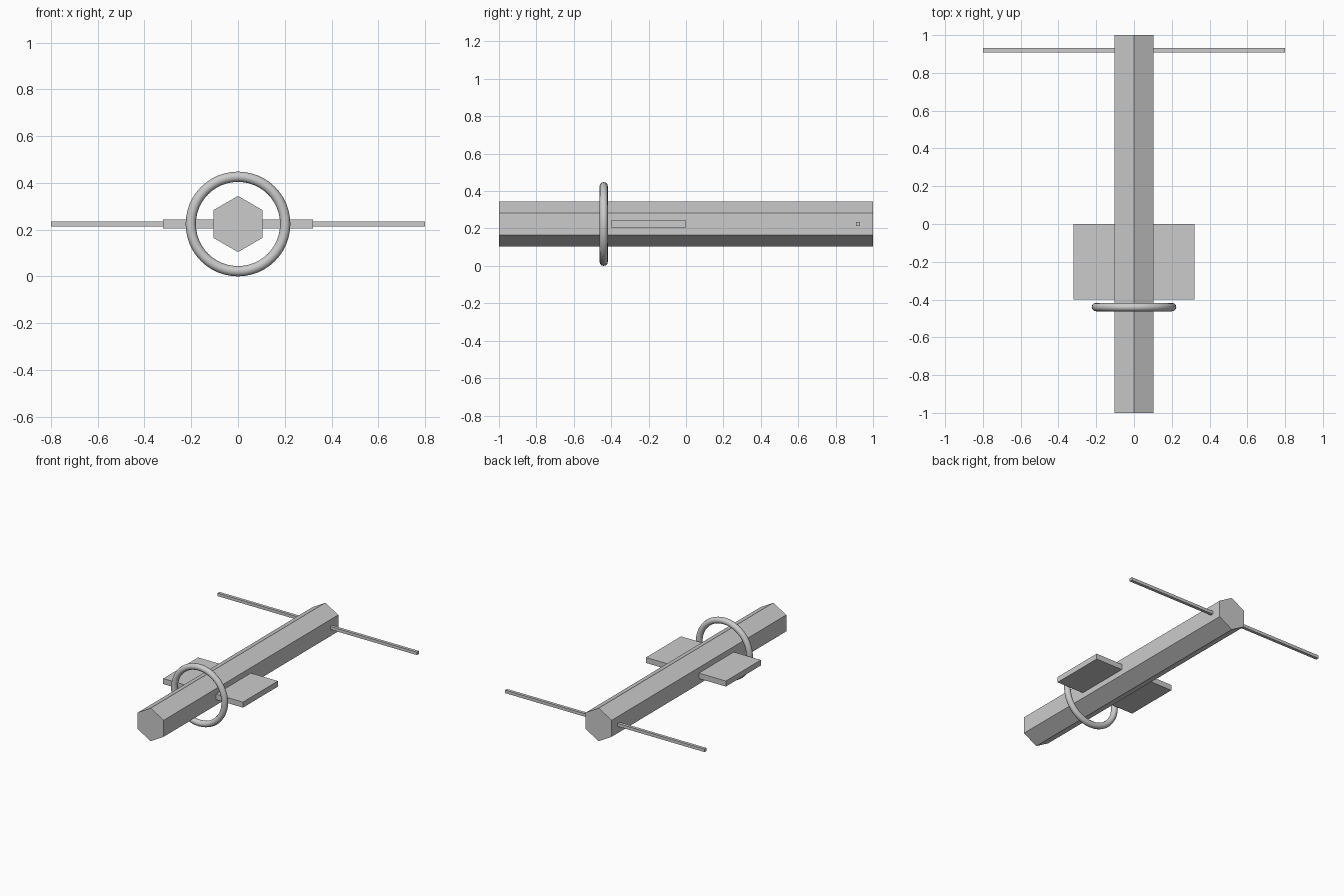
import bpy
from math import radians

if "Cube" in bpy.data.objects:
    bpy.data.objects.remove(bpy.data.objects["Cube"])

AXIS_Z = 0.224  # height of the body's centre line


def box(name, size, y):
    bpy.ops.mesh.primitive_cube_add(size=1, location=(0, y, AXIS_Z))
    ob = bpy.context.object
    ob.name = name
    ob.scale = size
    bpy.ops.object.transform_apply(location=False, rotation=False, scale=True)
    return ob


# Hexagonal body along y, corners pointing up and down
bpy.ops.mesh.primitive_cylinder_add(vertices=6, radius=0.12, depth=2,
                                    location=(0, 0, AXIS_Z),
                                    rotation=(radians(90), 0, 0))
bpy.context.object.name = "body"

# Flat panel and thin cross rod, both passing through the body
box("side_panels", (0.64, 0.4, 0.04), -0.2)
box("cross_rod", (1.6, 0.022, 0.022), 0.92)

# Ring around the body
bpy.ops.mesh.primitive_torus_add(major_radius=0.202, minor_radius=0.022,
                                 major_segments=48, minor_segments=12,
                                 location=(0, -0.44, AXIS_Z),
                                 rotation=(radians(90), 0, 0))
bpy.context.object.name = "ring"
bpy.ops.object.shade_smooth_by_angle(angle=radians(40))
